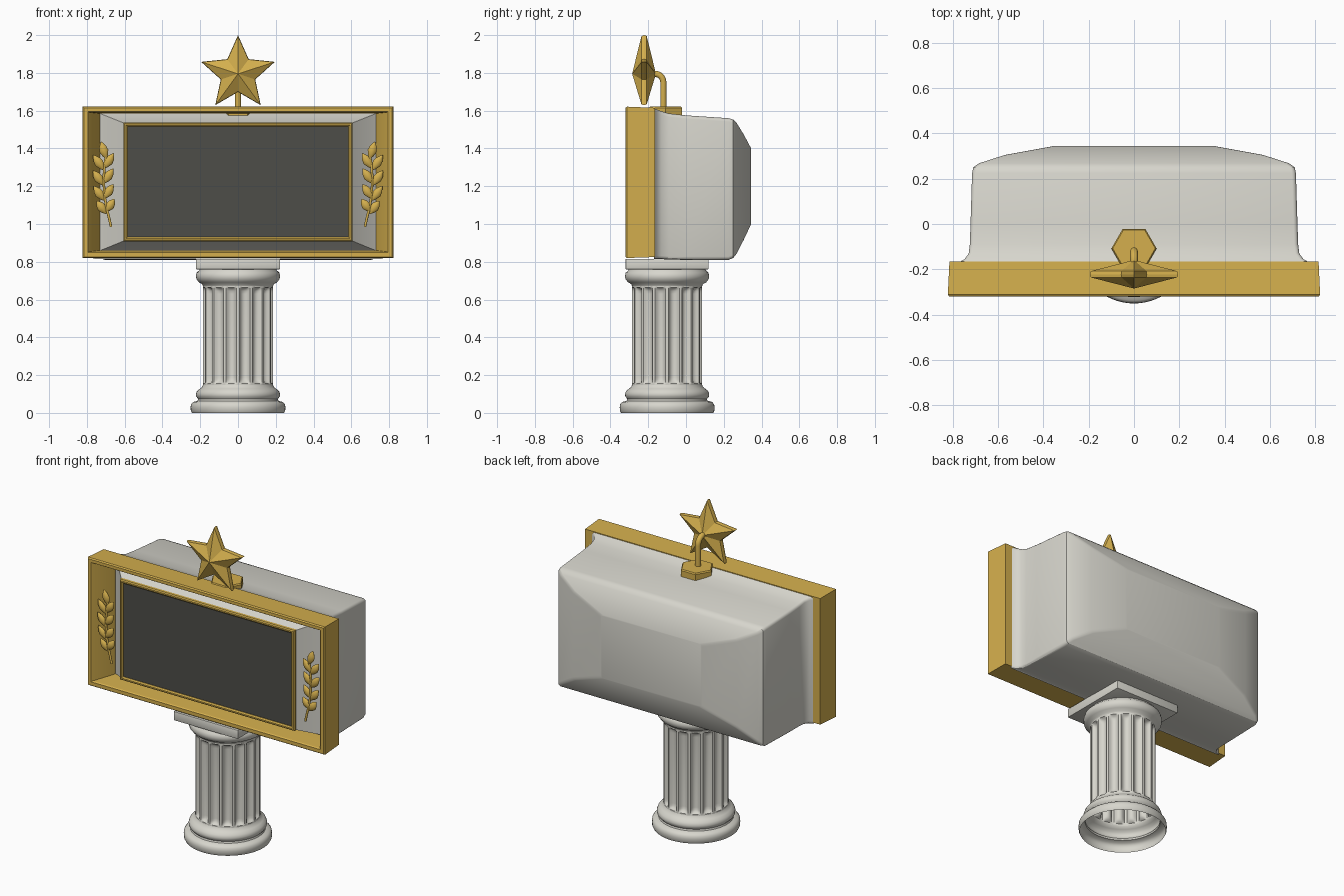
import bpy, bmesh, math
from mathutils import Vector, Matrix

if "Cube" in bpy.data.objects:
    bpy.data.objects.remove(bpy.data.objects["Cube"])


def material(name, rgb):
    m = bpy.data.materials.new(name)
    m.diffuse_color = (*rgb, 1)
    m.use_nodes = True
    m.node_tree.nodes["Principled BSDF"].inputs["Base Color"].default_value = m.diffuse_color
    return m


GOLD = material("gold", (0.66, 0.43, 0.075))
STONE = material("pale_stone", (0.68, 0.67, 0.61))
DARK = material("dark_screen", (0.075, 0.075, 0.066))


def finish(name, bm, mat, angle=35):
    bmesh.ops.recalc_face_normals(bm, faces=bm.faces[:])
    me = bpy.data.meshes.new(name)
    bm.to_mesh(me)
    bm.free()
    ob = bpy.data.objects.new(name, me)
    bpy.context.collection.objects.link(ob)
    me.materials.append(mat)
    bpy.ops.object.select_all(action='DESELECT')
    ob.select_set(True)
    bpy.context.view_layer.objects.active = ob
    if angle:
        bpy.ops.object.shade_smooth_by_angle(angle=math.radians(angle))
    return ob


def loft(bm, rings, cap_start=False, cap_end=False, loop=False):
    vs = [[bm.verts.new(p) for p in r] for r in rings]
    n = len(vs[0])
    pairs = list(zip(vs, vs[1:])) + ([(vs[-1], vs[0])] if loop else [])
    for a, b in pairs:
        for i in range(n):
            j = (i + 1) % n
            bm.faces.new((a[i], a[j], b[j], b[i]))
    if cap_start:
        bm.faces.new(vs[0])
    if cap_end:
        bm.faces.new(vs[-1])


def rect(y, hx, z0, z1, r=0.0, seg=3):
    # rectangle in the xz plane, optionally with round corners
    if r == 0:
        return [(-hx, y, z0), (hx, y, z0), (hx, y, z1), (-hx, y, z1)]
    pts = []
    corners = [(hx - r, z1 - r), (-hx + r, z1 - r), (-hx + r, z0 + r), (hx - r, z0 + r)]
    for k, (cx, cz) in enumerate(corners):
        for s in range(seg + 1):
            a = math.pi / 2 * (k + s / seg)
            pts.append((cx + r * math.cos(a), y, cz + r * math.sin(a)))
    return pts


def box(name, lo, hi, mat, bevel=0.0):
    bm = bmesh.new()
    loft(bm, [[(lo[0], lo[1], z), (hi[0], lo[1], z), (hi[0], hi[1], z), (lo[0], hi[1], z)]
              for z in (lo[2], hi[2])], True, True)
    if bevel:
        bmesh.ops.bevel(bm, geom=bm.edges[:], offset=bevel, segments=2, affect='EDGES', profile=0.5)
    return finish(name, bm, mat)


def pipe(name, pts, radius, mat):
    cu = bpy.data.curves.new(name, 'CURVE')
    cu.dimensions = '3D'
    cu.bevel_depth = radius
    cu.bevel_resolution = 3
    cu.use_fill_caps = True
    sp = cu.splines.new('POLY')
    sp.points.add(len(pts) - 1)
    for p, c in zip(sp.points, pts):
        p.co = (*c, 1)
    ob = bpy.data.objects.new(name, cu)
    bpy.context.collection.objects.link(ob)
    cu.materials.append(mat)


CY = -0.10  # column centre in y


def circle(r, z, n=64):
    return [(r * math.cos(2 * math.pi * i / n), CY + r * math.sin(2 * math.pi * i / n), z) for i in range(n)]


# column base and capital, turned profiles left open underneath
for name, prof in (
    ("column_base", [(.244, 0), (.25, .012), (.251, .03), (.249, .045), (.238, .058), (.214, .064),
                     (.211, .074), (.221, .086), (.223, .1), (.217, .116), (.202, .128), (.19, .137),
                     (.185, .15)]),
    ("column_capital", [(.185, .67), (.19, .682), (.208, .692), (.22, .708), (.223, .724),
                        (.219, .742), (.205, .755), (.2, .765)])):
    bm = bmesh.new()
    loft(bm, [circle(r, z) for r, z in prof])
    finish(name, bm, STONE, 50)

# fluted shaft: grooves fade out at both ends
FL, PER = 16, 10
bm = bmesh.new()
rings = []
for z, depth in ((.145, 0), (.155, 0), (.162, .6), (.175, .9), (.19, 1), (.63, 1), (.645, .9),
                 (.658, .6), (.665, 0), (.675, 0)):
    ring = []
    for i in range(FL * PER):
        t = (i % PER) / PER * 2 - 1
        g = math.sqrt(max(0, 1 - (t / .72) ** 2)) if abs(t) < .72 else 0
        r = .186 - .024 * depth * g
        a = 2 * math.pi * i / (FL * PER)
        ring.append((r * math.cos(a), CY + r * math.sin(a), z))
    rings.append(ring)
loft(bm, rings)
finish("column_shaft", bm, STONE, 40)
box("column_abacus", (-.223, CY - .22, .76), (.223, CY + .22, .816), STONE, .004)

# main housing, flared at the frame and tapered at the back
bm = bmesh.new()
body = [(-.17, .775, .815, 1.612), (-.155, .748, .815, 1.607), (-.13, .73, .814, 1.597),
        (-.09, .725, .812, 1.585), (0, .722, .81, 1.575), (.225, .715, .81, 1.56),
        (.25, .71, .82, 1.553), (.268, .685, .843, 1.535), (.305, .57, .915, 1.475),
        (.345, .35, 1.0, 1.40)]
loft(bm, [rect(*b, r=.018) for b in body], True, True)
finish("housing", bm, STONE, 30)

# deep outer frame
bm = bmesh.new()
frame = [(-.165, .73, .86, 1.585), (-.165, .815, .825, 1.615), (-.312, .822, .82, 1.621),
         (-.32, .816, .826, 1.615), (-.32, .795, .848, 1.596), (-.312, .788, .853, 1.591),
         (-.18, .73, .86, 1.585)]
loft(bm, [rect(*f) for f in frame], loop=True)
finish("outer_frame", bm, GOLD, 20)

# sloped surround carrying the screen
bm = bmesh.new()
loft(bm, [rect(-.168, .735, .857, 1.588), rect(-.18, .718, .864, 1.58), rect(-.29, .606, .91, 1.535)],
     True, True)
finish("screen_surround", bm, STONE, 20)

# gold screen trim and the screen
bm = bmesh.new()
trim = [(-.285, .606, .908, 1.537), (-.303, .606, .908, 1.537), (-.309, .6, .914, 1.531),
        (-.309, .592, .922, 1.523), (-.303, .584, .93, 1.516), (-.285, .584, .93, 1.516)]
loft(bm, [rect(*t) for t in trim], loop=True)
finish("screen_trim", bm, GOLD, 20)
box("screen", (-.586, -.299, .928), (.586, -.288, 1.518), DARK)


# leaf sprigs either side of the screen
def leaf(bm, x, z, angle, length, width):
    rows = []
    for t, w in ((0, .12), (.2, .62), (.45, 1), (.7, .8), (.9, .35), (1, .04)):
        rows.append([Vector((width * w * math.cos(a), .6 * width * w * math.sin(a), length * t))
                     for a in (i * math.pi / 4 for i in range(8))])
    m = Matrix.Translation((x, -.292, z)) @ Matrix.Rotation(angle, 4, 'Y')
    loft(bm, [[m @ p for p in r] for r in rows], True, True)


for side, label in ((-1, "left"), (1, "right")):
    bm = bmesh.new()
    leaf(bm, side * .697, 1.345, side * .30, .095, .024)
    for z, cx, s in ((1.285, .709, 1), (1.205, .712, .98), (1.125, .709, .95), (1.055, .699, .85)):
        leaf(bm, side * cx, z, side * .62, .098 * s, .024)
        leaf(bm, side * cx, z + .01, -side * .58, .095 * s, .024)
    finish("leaf_sprig_" + label, bm, GOLD, 50)
    pipe("sprig_stem_" + label, [(side * x, -.292, z) for x, z in
         ((.672, .985), (.682, 1.03), (.697, 1.09), (.708, 1.16), (.711, 1.24), (.707, 1.31), (.698, 1.36))],
         .007, GOLD)

# faceted five-pointed star
bm = bmesh.new()
SY, SZ = -.222, 1.795


def outline(y, k):
    pts = []
    for i in range(10):
        a = math.pi / 2 + i * math.pi / 5
        r = (.205 if i % 2 == 0 else .096) * k
        pts.append((r * math.cos(a), SY + y, SZ + r * math.sin(a)))
    return pts


rings = [[bm.verts.new(p) for p in outline(y, k)] for y, k in ((-.014, .975), (0, 1), (.014, .975))]
for a, b in zip(rings, rings[1:]):
    for i in range(10):
        bm.faces.new((a[i], a[(i + 1) % 10], b[(i + 1) % 10], b[i]))
for ring, y in ((rings[0], -.063), (rings[2], .063)):
    tip = bm.verts.new((0, SY + y, SZ))
    for i in range(10):
        bm.faces.new((ring[i], ring[(i + 1) % 10], tip))
finish("star", bm, GOLD, 15)

# bent support rod and hexagonal foot
bend = [(0, -.165 + .045 * math.sin(a), 1.75 + .045 * math.cos(a))
        for a in (i * math.pi / 16 for i in range(9))]
pipe("star_rod", [(0, -.2, 1.795)] + bend + [(0, -.12, 1.60)], .017, GOLD)
bm = bmesh.new()
loft(bm, [[(r * math.cos(i * math.pi / 3), -.108 + r * math.sin(i * math.pi / 3), z) for i in range(6)]
          for r, z in ((.1, 1.57), (.1, 1.615), (.094, 1.622))], True, True)
finish("star_foot", bm, GOLD, 20)
